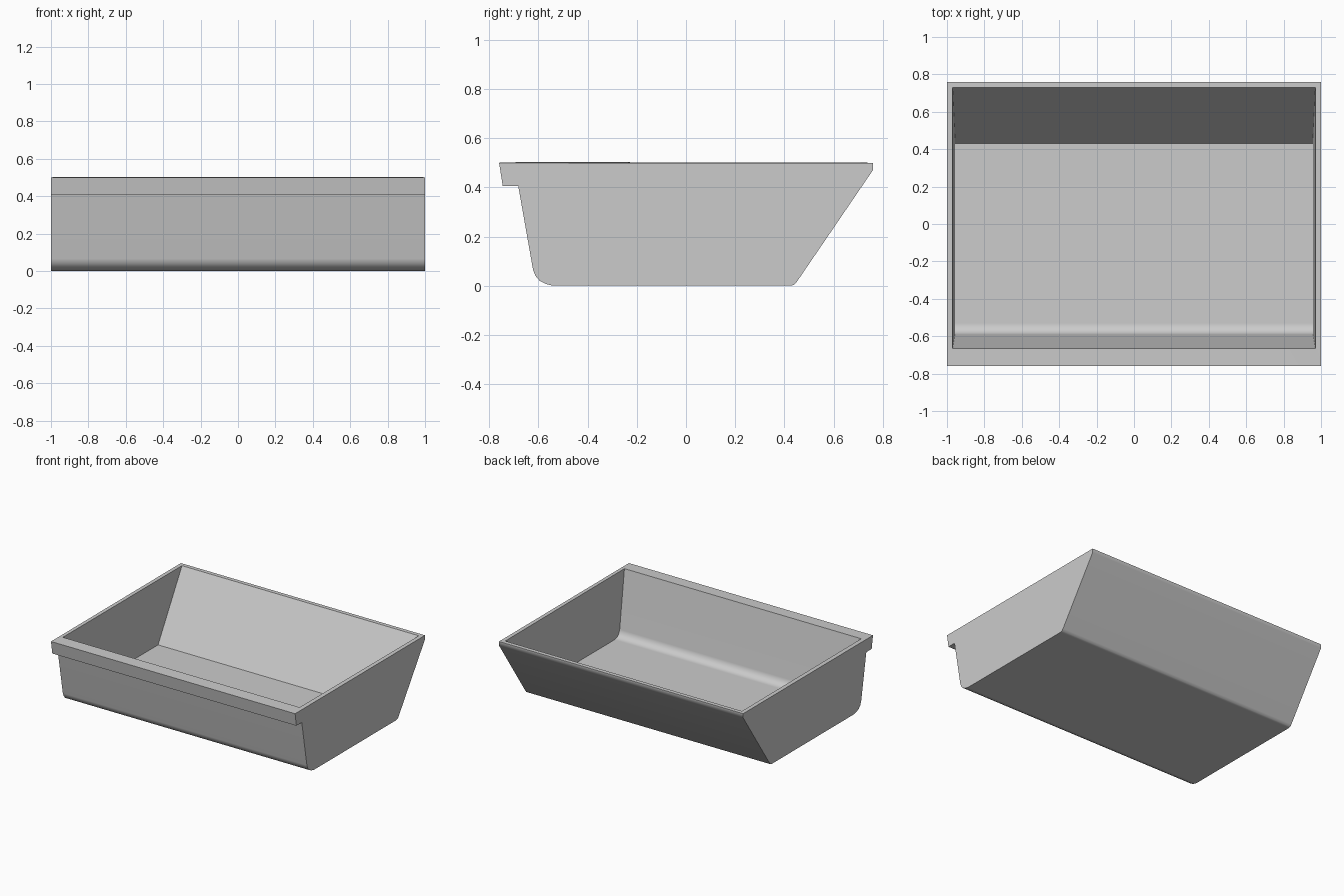
import bpy
import bmesh
from math import radians

cube = bpy.data.objects.get("Cube")
if cube:
    bpy.data.objects.remove(cube, do_unlink=True)

# Side profiles (y, z), running from the front rim down and round to the back rim
OUTER = [(-0.76, 0.5), (-0.745, 0.405), (-0.682, 0.405), (-0.622, 0.065),
         (-0.612, 0.04), (-0.595, 0.02), (-0.57, 0.007), (-0.54, 0.0),
         (0.425, 0.0), (0.44, 0.004), (0.452, 0.018), (0.76, 0.47), (0.76, 0.5)]
INNER = [(-0.665, 0.503), (-0.592, 0.085), (-0.58, 0.058), (-0.56, 0.04),
         (-0.53, 0.032), (0.43, 0.032), (0.73, 0.5)]


def outer_half_width(z):
    return 1.0


def inner_half_width(z):
    # the cavity narrows slightly towards the floor
    return 0.955 + 0.015 * min(z / 0.5, 1.0)


def add_shell(bm, profile, half_width):
    """Stretch an open-topped profile across x and cap both ends."""
    sides = [[bm.verts.new((s * half_width(z), y, z)) for y, z in profile]
             for s in (-1, 1)]
    left, right = sides
    for i in range(len(profile) - 1):
        bm.faces.new((left[i], left[i + 1], right[i + 1], right[i]))
    for loop in sides:
        bm.faces.new(loop)
    return [left[0], right[0], right[-1], left[-1]]


# Tray: outer shell, cavity and the rim that joins them
bm = bmesh.new()
outer_rim = add_shell(bm, OUTER, outer_half_width)
inner_rim = add_shell(bm, INNER, inner_half_width)
for i in range(4):
    j = (i + 1) % 4
    bm.faces.new((outer_rim[i], outer_rim[j], inner_rim[j], inner_rim[i]))
bmesh.ops.recalc_face_normals(bm, faces=bm.faces[:])

mesh = bpy.data.meshes.new("tray")
bm.to_mesh(mesh)
bm.free()
tray = bpy.data.objects.new("tray", mesh)
bpy.context.collection.objects.link(tray)

# Plain grey material
color = (0.6, 0.6, 0.6, 1.0)
grey = bpy.data.materials.new("light grey")
grey.use_nodes = True
grey.diffuse_color = color
grey.node_tree.nodes["Principled BSDF"].inputs["Base Color"].default_value = color
mesh.materials.append(grey)

# Smooth rounded corners, flat walls
bpy.ops.object.select_all(action="DESELECT")
tray.select_set(True)
bpy.context.view_layer.objects.active = tray
bpy.ops.object.shade_smooth_by_angle(angle=radians(40))
weighted = tray.modifiers.new("flat walls", "WEIGHTED_NORMAL")
weighted.keep_sharp = True
